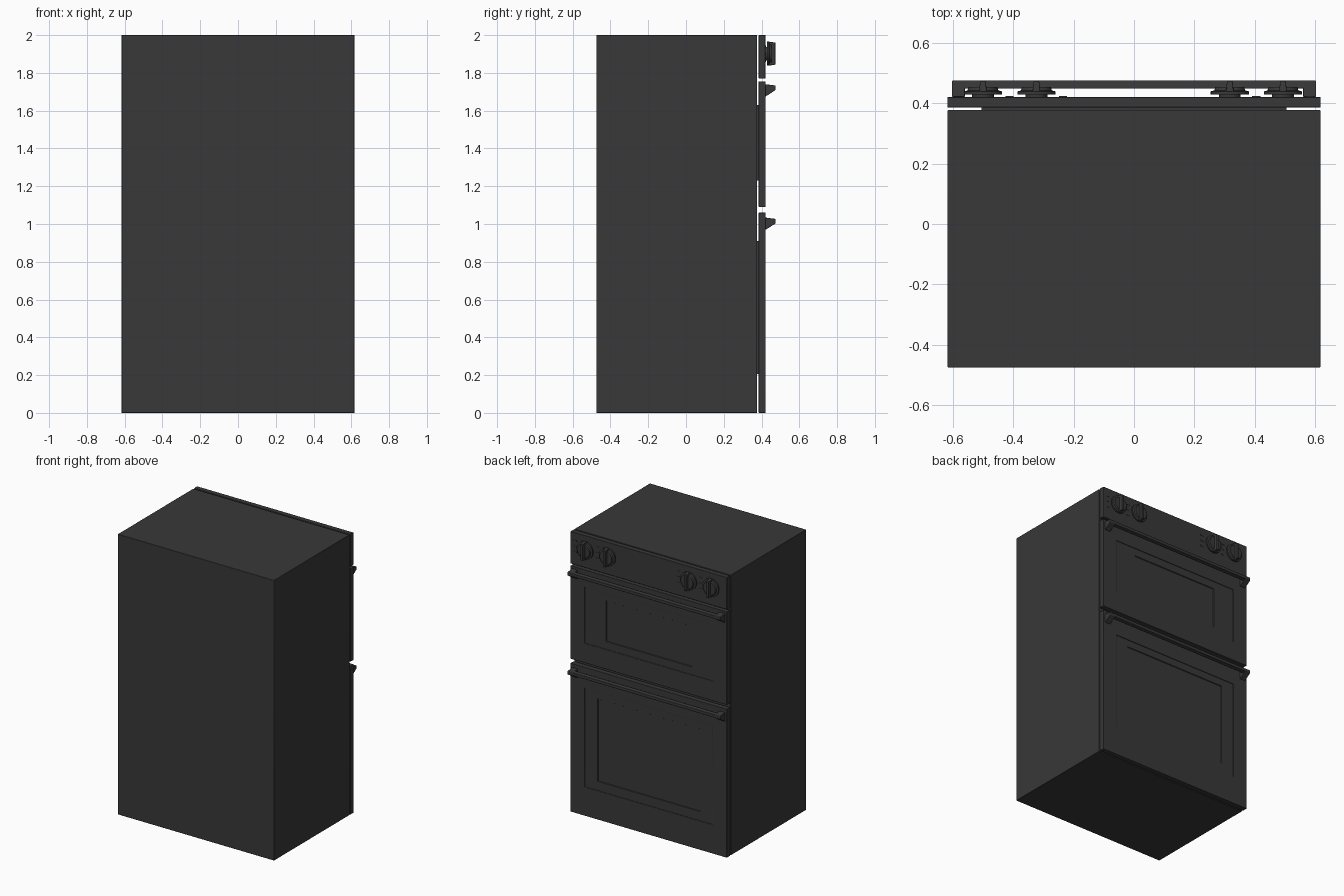
import bpy, bmesh
from math import sin, cos, pi, radians

if "Cube" in bpy.data.objects:
    bpy.data.objects.remove(bpy.data.objects["Cube"])

dark = bpy.data.materials.new("dark_enamel")
dark.diffuse_color = (0.04, 0.04, 0.04, 1)
dark.use_nodes = True
dark.node_tree.nodes["Principled BSDF"].inputs["Base Color"].default_value = dark.diffuse_color


def rect(hx, z0, z1, y):
    return [(-hx, y, z0), (hx, y, z0), (hx, y, z1), (-hx, y, z1)]


def circle(r, y, n=40):
    return [(r * cos(2 * pi * i / n), y, r * sin(2 * pi * i / n)) for i in range(n)]


def loft(name, rings, closed=False, bevel=0.0, loc=(0, 0, 0)):
    """Skin a row of matching rings; cap the ends unless the row is closed."""
    bm = bmesh.new()
    vr = [[bm.verts.new(p) for p in ring] for ring in rings]
    n = len(vr[0])
    pairs = list(zip(vr, vr[1:])) + ([(vr[-1], vr[0])] if closed else [])
    for a, b in pairs:
        for i in range(n):
            j = (i + 1) % n
            bm.faces.new((a[i], a[j], b[j], b[i]))
    if not closed:
        bm.faces.new(vr[0])
        bm.faces.new(vr[-1])
    bmesh.ops.recalc_face_normals(bm, faces=bm.faces[:])
    me = bpy.data.meshes.new(name)
    bm.to_mesh(me)
    bm.free()
    me.materials.append(dark)
    ob = bpy.data.objects.new(name, me)
    bpy.context.collection.objects.link(ob)
    ob.location = loc
    if bevel:
        m = ob.modifiers.new("soft_edges", "BEVEL")
        m.width, m.segments, m.limit_method = bevel, 2, "ANGLE"
    for o in bpy.context.selected_objects:
        o.select_set(False)
    ob.select_set(True)
    bpy.context.view_layer.objects.active = ob
    bpy.ops.object.shade_smooth_by_angle(angle=radians(35))
    return ob


def prism_x(name, profile, x0, x1, bevel=0.0):
    """Extrude a (y, z) profile along x."""
    return loft(name, [[(x, y, z) for y, z in profile] for x in (x0, x1)], bevel=bevel)


W = 0.617
BACK, FRONT = 0.385, 0.421

# Cabinet body and control panel
loft("cabinet", [rect(W, 0, 2, -0.475), rect(W, 0, 2, 0.377)], bevel=0.003)
loft("control_panel", [rect(W, 1.77, 2, BACK), rect(W, 1.77, 2, FRONT)], bevel=0.003)


def door(name, z0, z1, g0, g1, whx, w0, w1, hz):
    # Frame with a rectangular opening
    loft(name + "_door_frame", [rect(W, z0, z1, BACK), rect(W, z0, z1, FRONT),
                                rect(0.505, g0 - 0.005, g1 + 0.005, FRONT),
                                rect(0.505, g0 - 0.005, g1 + 0.005, BACK)],
         closed=True, bevel=0.002)
    # Glass pane with a recessed viewing window, reaching back to the cabinet
    loft(name + "_door_glass", [rect(0.505, g0 - 0.005, g1 + 0.005, 0.377),
                                rect(0.505, g0 - 0.005, g1 + 0.005, 0.416),
                                rect(whx, w0, w1, 0.416),
                                rect(whx - 0.003, w0 + 0.003, w1 - 0.003, 0.411)])
    # Handle bar between two wedge brackets
    bar = [(0.448, hz - 0.004), (0.475, hz - 0.008), (0.475, hz - 0.03), (0.448, hz - 0.034)]
    prism_x(name + "_handle_bar", bar, -0.602, 0.602, bevel=0.003)
    wedge = [(FRONT, hz), (0.474, hz - 0.007), (0.474, hz - 0.031), (FRONT, hz - 0.065)]
    for side, s in (("left", 1), ("right", -1)):
        prism_x(f"{name}_handle_bracket_{side}", wedge, s * 0.56, s * 0.603, bevel=0.002)


door("upper", 1.09, 1.755, 1.235, 1.625, 0.34, 1.285, 1.577, 1.74)
door("lower", 0.0, 1.06, 0.21, 0.905, 0.407, 0.27, 0.86, 1.034)

# Rotary knobs with vertical grips and plain setting marks
for k, x in enumerate((-0.5, -0.323, 0.317, 0.493), 1):
    pos = (x, 0, 1.902)
    loft(f"knob_{k}_dial", [circle(0.036, 0.419), circle(0.036, 0.428), circle(0.063, 0.429),
                            circle(0.063, 0.439), circle(0.051, 0.442), circle(0.048, 0.453)],
         loc=pos)
    loft(f"knob_{k}_grip", [rect(0.013, -0.064, 0.064, 0.436), rect(0.009, -0.058, 0.058, 0.474)],
         bevel=0.003, loc=pos)
    for m, dz in enumerate((-0.04, 0, 0.04), 1):
        loft(f"knob_{k}_mark_{m}", [rect(0.014, -0.004, 0.004, 0.419),
                                    rect(0.014, -0.004, 0.004, 0.423)],
             loc=(x + 0.088, 0, 1.902 + dz))
